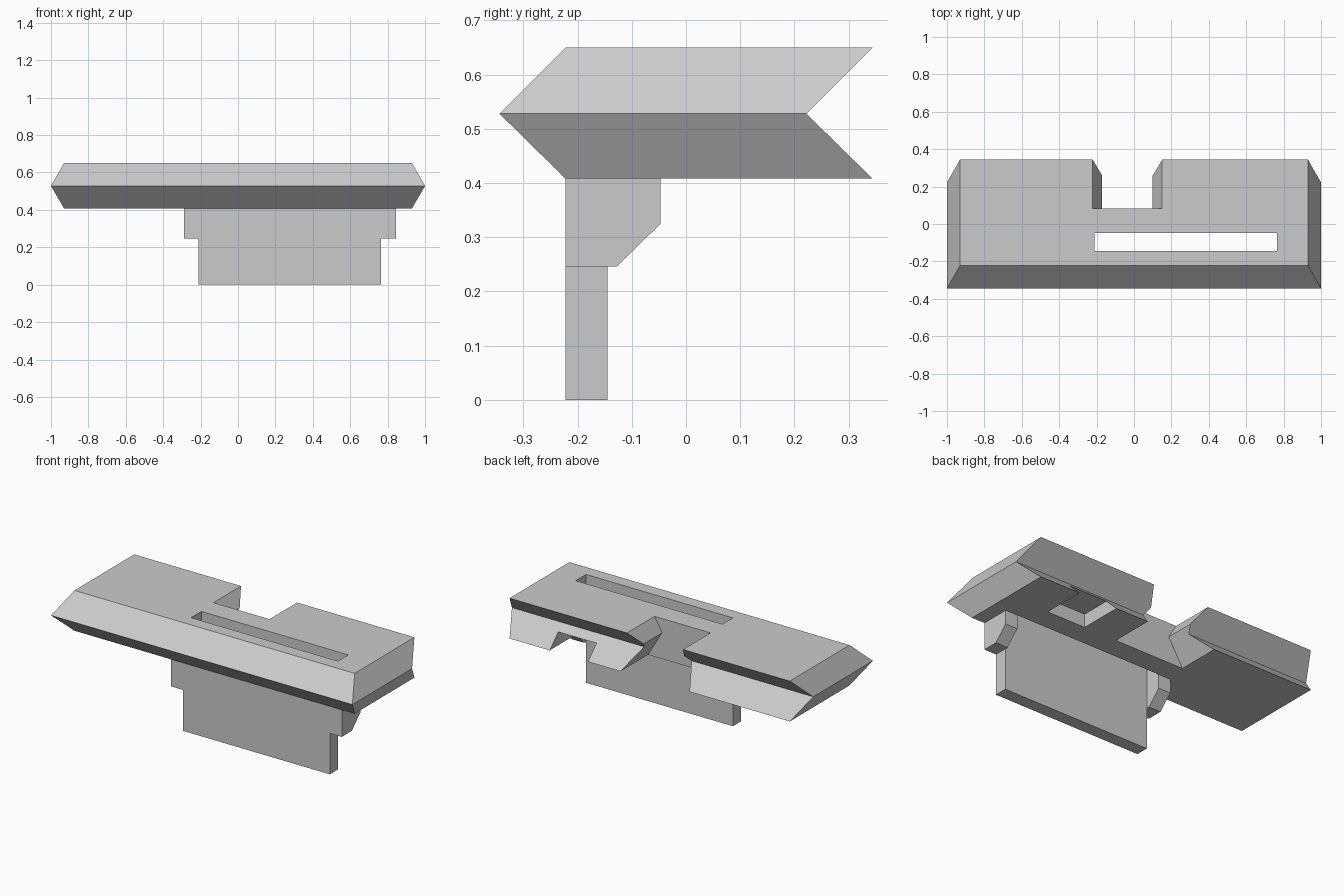
import bpy, bmesh

cube = bpy.data.objects.get("Cube")
if cube:
    bpy.data.objects.remove(cube, do_unlink=True)

grey = bpy.data.materials.new("plain grey")
grey.use_nodes = True
colour = (0.6, 0.6, 0.6, 1)
grey.diffuse_color = colour
grey.node_tree.nodes["Principled BSDF"].inputs["Base Color"].default_value = colour


def loft(name, rings):
    """Closed solid through matching rings of points."""
    bm = bmesh.new()
    loops = [[bm.verts.new(p) for p in ring] for ring in rings]
    for a, b in zip(loops, loops[1:]):
        for i in range(len(a)):
            j = (i + 1) % len(a)
            bm.faces.new((a[i], a[j], b[j], b[i]))
    bm.faces.new(loops[0])
    bm.faces.new(loops[-1])
    bmesh.ops.recalc_face_normals(bm, faces=bm.faces)
    mesh = bpy.data.meshes.new(name)
    bm.to_mesh(mesh)
    bm.free()
    mesh.materials.append(grey)
    obj = bpy.data.objects.new(name, mesh)
    bpy.context.collection.objects.link(obj)
    return obj


def box(name, x0, x1, y0, y1, z0, z1):
    return loft(name, [[(x0, y0, z), (x1, y0, z), (x1, y1, z), (x0, y1, z)]
                       for z in (z0, z1)])


def cut(target, cutter):
    mod = target.modifiers.new("cut", "BOOLEAN")
    mod.operation = "DIFFERENCE"
    mod.solver = "EXACT"
    mod.object = cutter
    bpy.context.view_layer.objects.active = target
    bpy.ops.object.modifier_apply(modifier=mod.name)
    bpy.data.objects.remove(cutter, do_unlink=True)


# Slab with pointed front and ends, and a V groove along the back
BOTTOM, MIDDLE, TOP = 0.408, 0.528, 0.65


def slab_ring(z, half, front, back):
    return [(-half, front, z), (half, front, z), (half, back, z), (-half, back, z)]


slab = loft("slab", [slab_ring(BOTTOM, 0.93, -0.222, 0.344),
                     slab_ring(MIDDLE, 1.0, -0.344, 0.222),
                     slab_ring(TOP, 0.93, -0.222, 0.344)])

# Back notch whose side walls come to a ridge
waist, slope = 0.565, 0.6
profile = []
for z in (0.3, waist, 0.8):
    flare = abs(z - waist) * slope
    profile.append((-0.17 - flare, 0.10 + flare, z))
outline = [(p[0], p[2]) for p in profile] + [(p[1], p[2]) for p in reversed(profile)]
cut(slab, loft("notch_cutter", [[(x, y, z) for x, z in outline] for y in (0.083, 0.5)]))

# Slot through the slab and pocket under the back edge
cut(slab, box("slot_cutter", -0.21, 0.765, -0.145, -0.047, 0.3, 0.8))
cut(slab, box("pocket_cutter", 0.41, 0.664, 0.083, 0.5, 0.3, 0.488))

# Hanging plate
box("hanging_plate", -0.21, 0.765, -0.222, -0.145, 0, BOTTOM)

# Chamfered brackets at the plate ends
side = [(-0.222, BOTTOM), (-0.222, 0.246), (-0.128, 0.246), (-0.047, 0.325), (-0.047, BOTTOM)]
for name, x0, x1 in (("right_bracket", -0.29, -0.21), ("left_bracket", 0.765, 0.845)):
    loft(name, [[(x, y, z) for y, z in side] for x in (x0, x1)])
